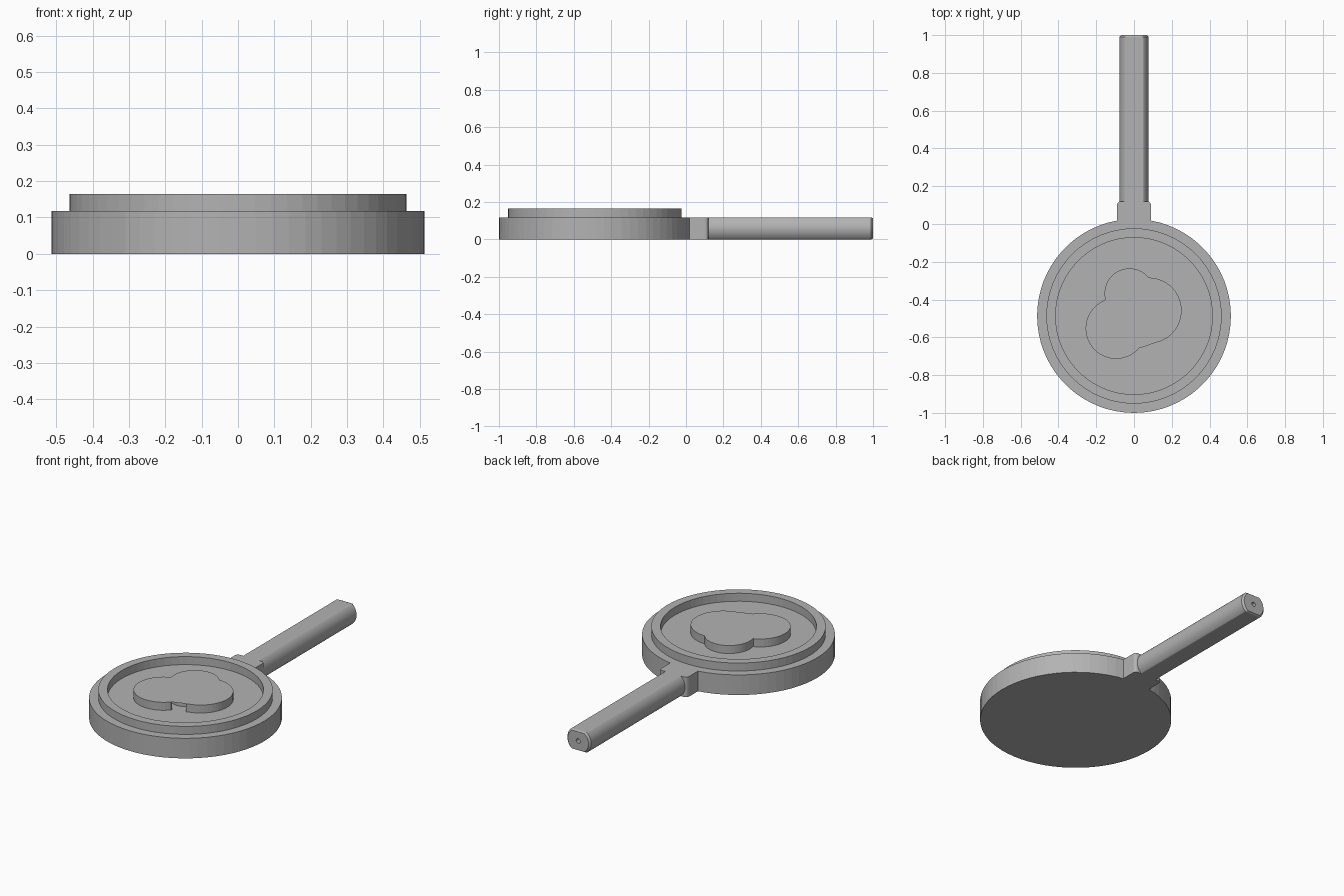
import bpy, bmesh
from math import sin, cos, radians, asin, degrees, pi

if "Cube" in bpy.data.objects:
    bpy.data.objects.remove(bpy.data.objects["Cube"])

grey = bpy.data.materials.new("plain_grey")
grey.use_nodes = True
COLOUR = (0.45, 0.45, 0.45, 1)
grey.diffuse_color = COLOUR
grey.node_tree.nodes["Principled BSDF"].inputs["Base Color"].default_value = COLOUR

DISC_Y, DISC_R = -0.487, 0.513
BASE_H, TOP_H = 0.118, 0.165
SINK = BASE_H - 0.01


def finish(name, bm):
    bmesh.ops.recalc_face_normals(bm, faces=bm.faces)
    mesh = bpy.data.meshes.new(name)
    bm.to_mesh(mesh)
    bm.free()
    mesh.materials.append(grey)
    obj = bpy.data.objects.new(name, mesh)
    bpy.context.collection.objects.link(obj)
    return obj


def arc(cx, cy, r, start, end, steps):
    angles = [radians(start + (end - start) * i / steps) for i in range(steps + 1)]
    return [(cx + r * cos(a), cy + r * sin(a)) for a in angles]


def extrude(name, outline, z0, z1):
    bm = bmesh.new()
    face = bm.faces.new([bm.verts.new((x, y, z0)) for x, y in outline])
    top = bmesh.ops.extrude_face_region(bm, geom=[face], use_keep_orig=True)["geom"]
    moved = [v for v in top if isinstance(v, bmesh.types.BMVert)]
    bmesh.ops.translate(bm, verts=moved, vec=(0, 0, z1 - z0))
    return finish(name, bm)


def loft(name, rings, cap_ends=False, closed=False):
    """Skin equal-length rings of points with quads."""
    bm = bmesh.new()
    loops = [[bm.verts.new(p) for p in ring] for ring in rings]
    pairs = list(zip(loops, loops[1:]))
    if closed:
        pairs.append((loops[-1], loops[0]))
    for a, b in pairs:
        for i in range(len(a)):
            j = (i + 1) % len(a)
            bm.faces.new((a[i], a[j], b[j], b[i]))
    if cap_ends:
        bm.faces.new(loops[0])
        bm.faces.new(loops[-1])
    return finish(name, bm)


# Round base with the neck as one outline
NECK_W, NECK_Y, ROUND = 0.09, 0.12, 0.02
gap = degrees(asin(NECK_W / DISC_R))
outline = arc(0, DISC_Y, DISC_R, 90 + gap, 450 - gap, 64)
outline += arc(NECK_W - ROUND, NECK_Y - ROUND, ROUND, 0, 90, 5)
outline += arc(ROUND - NECK_W, NECK_Y - ROUND, ROUND, 90, 180, 5)
extrude("base_with_neck", outline, 0, BASE_H)

# Raised rim
rim = []
for r, z in ((0.464, SINK), (0.464, TOP_H), (0.415, TOP_H), (0.415, SINK)):
    rim.append([(x, y, z) for x, y in arc(0, DISC_Y, r, 0, 360, 64)[:-1]])
loft("raised_rim", rim, closed=True)

# Three-lobed open relief around a round hollow
HUB = (0.02, -0.505)
relief = arc(-0.095, -0.553, 0.161, -39, -248, 30)
relief += arc(-0.024, -0.367, 0.132, 192, 40, 22)
relief += arc(0.078, -0.458, 0.174, 93, -82, 26)
relief += arc(*HUB, 0.153, -56, 273, 44)
extrude("lobed_relief", relief, SINK, TOP_H)

# Centre button
extrude("centre_button", arc(*HUB, 0.09, 0, 360, 40)[:-1], SINK, TOP_H)

# Handle: a round bar with flat top and bottom, chamfered end and small bore
HALF, BAR_R, SIDES = BASE_H / 2, 0.077, 96


def bar_ring(y, r, half):
    points = []
    for i in range(SIDES):
        a = 2 * pi * i / SIDES
        z = max(-half, min(half, r * sin(a)))
        points.append((r * cos(a), y, HALF + z))
    return points


EDGE, BORE = 0.01, 0.013
loft("handle", [
    bar_ring(NECK_Y - 0.001, BAR_R, HALF),
    bar_ring(1 - EDGE, BAR_R, HALF),
    bar_ring(1, BAR_R - EDGE, HALF - EDGE / 2),
    bar_ring(1, BORE, BORE),
    bar_ring(0.7, BORE, BORE),
], cap_ends=True)
